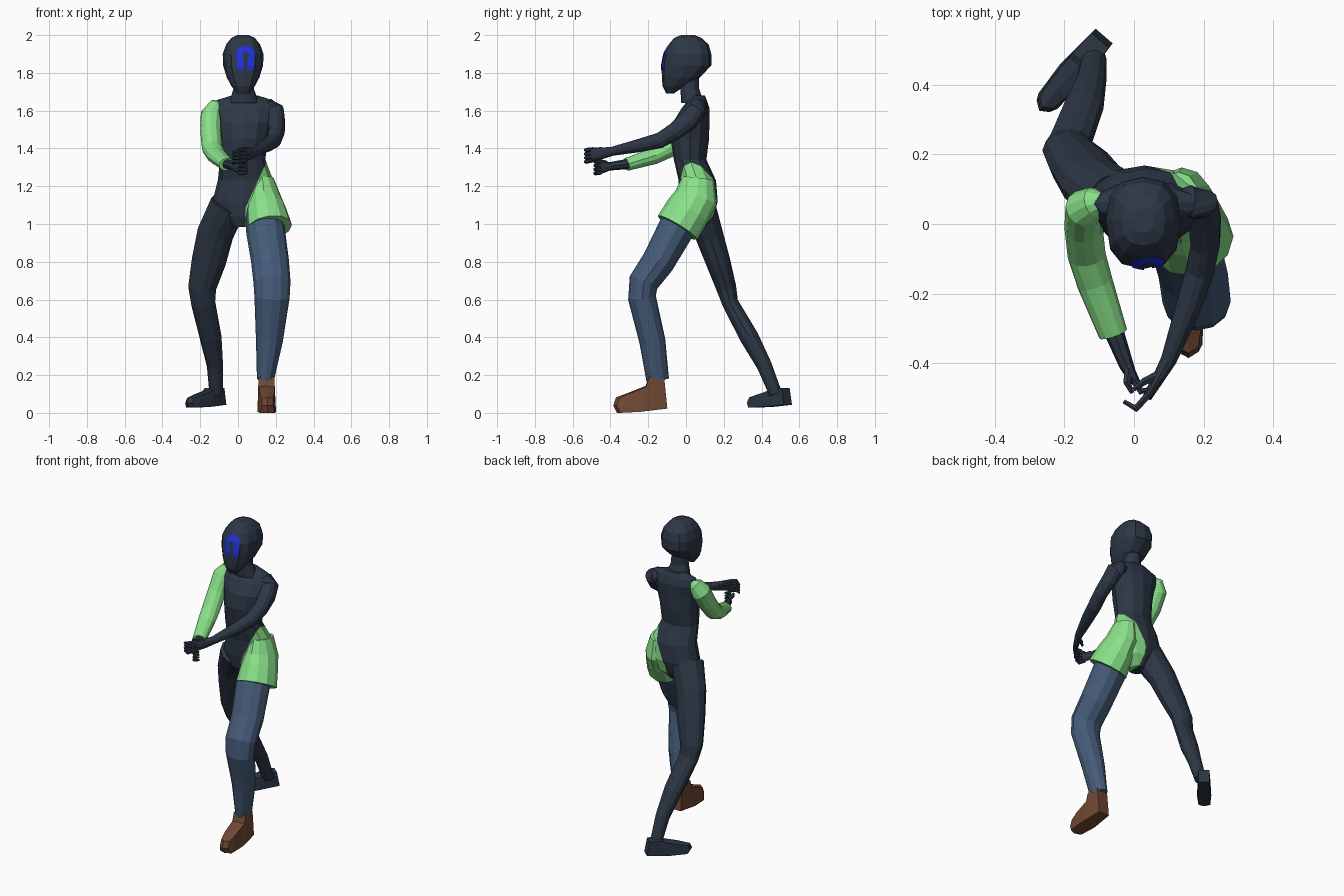
import bpy, bmesh, math
from mathutils import Vector
from mathutils.bvhtree import BVHTree


def mat(name, r, g, b):
    m = bpy.data.materials.new(name)
    m.diffuse_color = (r, g, b, 1)
    return m


DARK = mat("dark slate", 0.026, 0.038, 0.06)
GREEN = mat("light green", 0.25, 0.75, 0.25)
DENIM = mat("denim blue", 0.06, 0.105, 0.19)
BROWN = mat("shoe brown", 0.16, 0.065, 0.034)
BLUE = mat("bright blue", 0.013, 0.03, 0.75)


def finish(name, bm, *mats):
    bmesh.ops.recalc_face_normals(bm, faces=bm.faces[:])
    me = bpy.data.meshes.new(name)
    bm.to_mesh(me)
    ob = bpy.data.objects.new(name, me)
    bpy.context.collection.objects.link(ob)
    for m in mats:
        me.materials.append(m)
    return ob


def power(v, p):
    return math.copysign(abs(v) ** p, v) if abs(v) > 1e-6 else 0


def loft(sections, n=12, flat=False, ref=(1, 0, 0), square=1):
    """Skin elliptical rings (x, y, z, half width, half depth) along a path."""
    bm = bmesh.new()
    P = [Vector(s[:3]) for s in sections]
    rings = []
    for i, s in enumerate(sections):
        t = Vector((0, 0, -1)) if flat else (P[min(i + 1, len(P) - 1)] - P[max(i - 1, 0)]).normalized()
        r = Vector(ref)
        u = (r - t * r.dot(t)).normalized()
        v = t.cross(u)
        rings.append([bm.verts.new(P[i] + u * s[3] * power(math.cos(k * math.tau / n), square)
                                   + v * s[4] * power(math.sin(k * math.tau / n), square)) for k in range(n)])
    for a, b in zip(rings, rings[1:]):
        for k in range(n):
            bm.faces.new((a[k], a[(k + 1) % n], b[(k + 1) % n], b[k]))
    bm.faces.new(rings[0])
    bm.faces.new(rings[-1])
    return bm


def tube(name, m, sections, **kw):
    return finish(name, loft(sections, **kw), m)


# Head: egg-shaped with a forward chin
head = loft([(.027, .01, 2.0, .03, .035), (.027, .01, 1.985, .062, .072), (.027, .014, 1.95, .09, .106),
             (.027, .008, 1.9, .108, .126), (.027, .003, 1.84, .106, .132), (.027, -.028, 1.775, .086, .1),
             (.027, -.066, 1.73, .062, .058), (.027, -.085, 1.69, .03, .02)], flat=True, square=.78)
face_tree = BVHTree.FromBMesh(head)
finish("head", head, DARK)

# Face mark: thin arch laid on the front of the head
bm = bmesh.new()
arch = [(-1, 0, z) for z in (1.815, 1.84, 1.87)]
arch += [(-math.cos(a * math.pi / 8), math.sin(a * math.pi / 8), 1.895) for a in range(9)]
arch += [(1, 0, z) for z in (1.87, 1.84, 1.815)]
rows = []
for cx, sz, z in arch:
    row = []
    for j in range(4):
        r = .018 + .031 * j / 3 if z > 1.88 else .011 + .034 * j / 3
        px, pz = .04 + cx * r, z + sz * r
        hit = face_tree.ray_cast(Vector((px, -1, pz)), Vector((0, 1, 0)))[0]
        row.append(bm.verts.new((px, hit.y - .004, pz)))
    rows.append(row)
for a, b in zip(rows, rows[1:]):
    for j in range(3):
        bm.faces.new((a[j], a[j + 1], b[j + 1], b[j]))
mark = finish("face_mark", bm, BLUE)
for p in mark.data.polygons:
    if p.normal.y > 0:
        p.flip()

# Neck
tube("neck", DARK, [(.03, .02, 1.79, .05, .048), (.03, .02, 1.715, .054, .05), (.032, .035, 1.64, .08, .06)], flat=True)

# Torso, cut along a slanted line: green hip on one side
bm = loft([(.035, .065, 1.68, .07, .035), (.035, .06, 1.655, .15, .05), (.035, .05, 1.61, .16, .075),
           (.035, .028, 1.54, .142, .096), (.03, .02, 1.45, .126, .102), (.025, .022, 1.34, .12, .086),
           (.04, .06, 1.23, .147, .099), (.03, .065, 1.12, .165, .103), (.025, .06, 1.04, .13, .085),
           (.02, .05, .985, .05, .05)], flat=True)
p0, nrm = Vector((.04, 0, 1.087)), Vector((.228, 0, -.105)).normalized()
for normal in (nrm, Vector((1, 0, 0))):
    bmesh.ops.bisect_plane(bm, geom=bm.verts[:] + bm.edges[:] + bm.faces[:], plane_co=p0, plane_no=normal)
for f in bm.faces:
    c = f.calc_center_median()
    if (c - p0).dot(nrm) > 0 and .04 < c.x and c.z < 1.34:
        f.material_index = 1
finish("torso", bm, DARK, GREEN)

# Flared short leg, denim trouser leg and bare dark leg
tube("shorts_leg", GREEN, [(.128, .065, 1.24, .06, .085), (.137, .053, 1.14, .09, .115),
                           (.149, .01, 1.07, .107, .12), (.165, -.045, .98, .122, .122)])
tube("trouser_leg", DENIM, [(.13, .03, 1.1, .09, .09), (.145, -.055, .97, .103, .096), (.17, -.147, .8, .1, .087),
                            (.18, -.225, .69, .098, .08), (.18, -.233, .61, .093, .074),
                            (.166, -.178, .38, .071, .069), (.145, -.15, .175, .045, .06)])
tube("bare_leg", DARK, [(-.05, .06, 1.1, .1, .095), (-.12, .12, .95, .097, .075), (-.155, .17, .8, .091, .065),
                        (-.19, .214, .66, .074, .053), (-.184, .235, .58, .064, .043),
                        (-.145, .335, .4, .058, .05), (-.122, .415, .25, .043, .04), (-.115, .475, .1, .036, .034)])


# Feet: side profile (distance from heel, height, half width) swept across
def foot(name, m, heel, toe, ground, top, half, ankle):
    a, b = Vector((*heel, 0)), Vector((*toe, 0))
    d = b - a
    side = Vector((-d.y, d.x, 0)).normalized()
    h = top - ground
    profile = [(0, .12, .65), (.5, .03, .85), (.93, 0, .7), (1, .2, .5), (.95, .4, .5),
               (.7, .54, .66), (.4, .72, .72), (.34, ankle, .72), (.06, ankle, .66)]
    bm = bmesh.new()
    L, C, R = [[bm.verts.new(a + d * s + side * half * w * k + Vector((0, 0, ground + h * z)))
                for s, z, w in profile] for k in (-1, 0, 1)]
    n = len(profile)
    for A, B in ((L, C), (C, R)):
        for i in range(n):
            bm.faces.new((A[i], A[(i + 1) % n], B[(i + 1) % n], B[i]))
    # Raise the middle line of the instep and push out the toe for a rounded shape
    for i in (4, 5, 6):
        C[i].co.z += .006
    for i in (2, 3, 4):
        L[i].co -= d * .06
        R[i].co -= d * .06
    bm.faces.new(L)
    bm.faces.new(R)
    bmesh.ops.triangulate(bm, faces=[f for f in bm.faces if len(f.verts) > 4])
    return finish(name, bm, m)


foot("shoe", BROWN, (.147, -.1), (.157, -.385), 0, .19, .058, 1)
foot("bare_foot", DARK, (-.086, .54), (-.272, .325), .028, .15, .05, .85)

# Arms: green sleeve with dark wrist, and one dark arm
tube("sleeve", GREEN, [(-.085, .065, 1.63, .025, .02), (-.112, .062, 1.622, .045, .045), (-.14, .045, 1.58, .058, .06),
                       (-.145, -.01, 1.49, .055, .055), (-.136, -.09, 1.4, .055, .05),
                       (-.112, -.17, 1.36, .052, .044), (-.06, -.315, 1.315, .042, .034)])
tube("sleeved_wrist", DARK, [(-.065, -.29, 1.32, .03, .028), (-.022, -.405, 1.305, .021, .022),
                             (-.01, -.43, 1.303, .017, .03), (.008, -.458, 1.3, .012, .036)], n=8)
tube("bare_arm", DARK, [(.12, .065, 1.62, .03, .03), (.16, .064, 1.618, .05, .045), (.194, .055, 1.595, .053, .05),
                        (.203, .01, 1.545, .046, .054), (.205, -.06, 1.49, .042, .048), (.188, -.14, 1.442, .041, .042),
                        (.152, -.25, 1.415, .036, .035), (.1, -.39, 1.385, .023, .024),
                        (.072, -.44, 1.375, .018, .03), (.038, -.498, 1.368, .013, .036)], ref=(1, -.6, 0))


# Fingers: curled three-joint tubes fanned down each palm, plus a thumb
def hand(name, root, mid, tip, thumb):
    for i in range(4):
        dz = .028 - .019 * i
        pts = [Vector(p) + Vector((0, 0, dz * s)) for p, s in ((root, 1), (mid, 1.1), (tip, .85))]
        tube(f"{name}_finger_{i + 1}", DARK, [(*p, r, r) for p, r in zip(pts, (.012, .011, .007))],
             n=6, ref=(0, 0, 1))
    tube(f"{name}_thumb", DARK, [(*p, r, r) for p, r in zip(thumb, (.015, .012, .007))], n=6, ref=(0, 0, 1))


hand("bare_hand", (.04, -.492, 1.367), (.005, -.53, 1.361), (-.028, -.51, 1.355),
     [(.068, -.435, 1.385), (.03, -.452, 1.397), (.0, -.475, 1.39)])
hand("sleeved_hand", (.004, -.45, 1.302), (.02, -.481, 1.3), (.05, -.474, 1.297),
     [(-.015, -.42, 1.32), (-.02, -.455, 1.332), (-.005, -.485, 1.328)])
